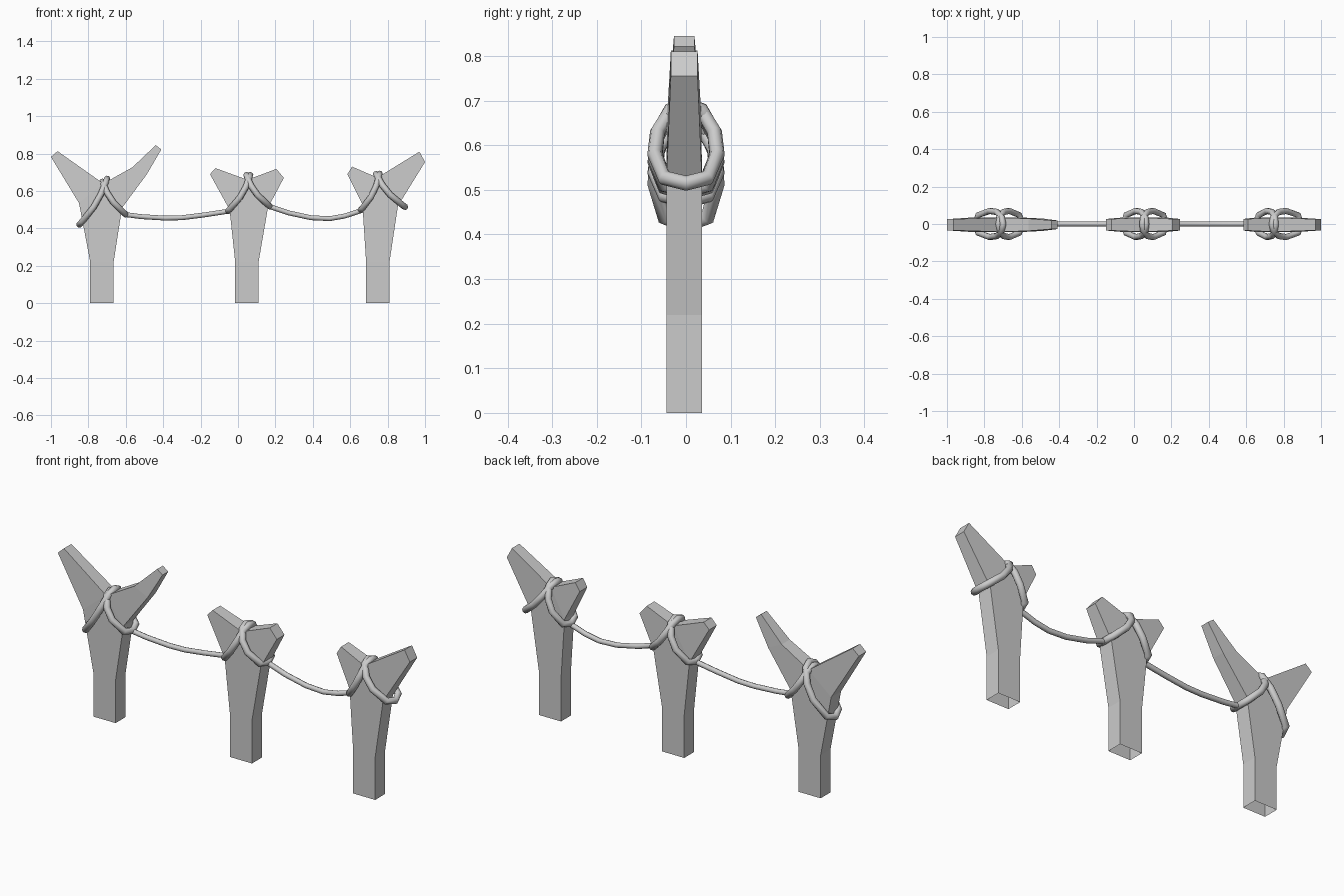
import bpy, bmesh, math
from mathutils import Vector

if "Cube" in bpy.data.objects:
    bpy.data.objects.remove(bpy.data.objects["Cube"])

YC = -0.004  # posts sit a hair forward of centre


def post(name, base, left, right, crotch, shoulders, mid=None):
    """Forked plank: column, flare and two tapering arms (open underneath)."""
    x0, x1 = base
    # x, z, half thickness
    p = [(x0, 0, .04), (x1, 0, .04), (x1, .22, .04), (x0, .22, .04),
         (*shoulders[1], .04), (*crotch, .038), (*shoulders[0], .04)]
    faces = [(0, 1, 2, 3), (3, 2, 4, 5, 6)]
    outline = [0, 3, 6]

    def add(x, z, h):
        p.append((x, z, h))
        return len(p) - 1

    # left arm
    a, b = add(*left[0], left[2]), add(*left[1], left[2])
    faces.append((6, 5, b, a))
    outline += [a, b, 5]
    # right arm, optionally with a bend
    lo, hi = 4, 5
    low_side = [4]
    if mid:
        m0, m1 = add(*mid[0], .033), add(*mid[1], .033)
        faces.append((4, m0, m1, 5))
        lo, hi = m0, m1
        outline.append(m1)
        low_side = [m0, 4]
    c, d = add(*right[0], right[2]), add(*right[1], right[2])
    faces.append((lo, c, d, hi))
    outline += [d, c] + low_side + [2, 1]

    bm = bmesh.new()
    fr = [bm.verts.new((x, YC - h, z)) for x, z, h in p]
    bk = [bm.verts.new((x, YC + h, z)) for x, z, h in p]
    for f in faces:
        bm.faces.new([fr[i] for i in f])
        bm.faces.new([bk[i] for i in reversed(f)])
    for i, j in zip(outline, outline[1:]):
        bm.faces.new((fr[i], fr[j], bk[j], bk[i]))
    bmesh.ops.recalc_face_normals(bm, faces=bm.faces)
    me = bpy.data.meshes.new(name)
    bm.to_mesh(me)
    bm.free()
    bpy.context.collection.objects.link(bpy.data.objects.new(name, me))


def rope(name, pts, radius, cyclic=False):
    """Round rope along a polyline."""
    cu = bpy.data.curves.new(name, 'CURVE')
    cu.dimensions = '3D'
    cu.bevel_depth = radius
    cu.bevel_resolution = 2
    cu.use_fill_caps = True
    s = cu.splines.new('POLY')
    s.points.add(len(pts) - 1)
    for q, c in zip(s.points, pts):
        q.co = (*c, 1)
    s.use_cyclic_u = cyclic
    bpy.context.collection.objects.link(bpy.data.objects.new(name, cu))


def loop(name, top, low):
    """Sloping loop from the crotch round the outside of one arm."""
    half = [(0, 0), (.06, .035), (.3, .064), (.58, .07), (.92, .048), (1, 0)]
    side = math.copysign(1, low[0] - top[0])
    T, L = Vector(top), Vector(low)

    def at(t, y):
        c = T.lerp(L, t)
        bow = .015 * math.sin(math.pi * t)
        return (c.x - side * bow, y, c.y - bow * .6)

    pts = [at(t, -y) for t, y in half] + [at(t, y) for t, y in half[-2:0:-1]]
    rope(name, pts, .017, True)


# posts: base, left tip, right tip, crotch, shoulders
post("left_post", (-.79, -.665),
     ((-1, .782), (-.965, .813), .03), ((-.41, .822), (-.44, .845), .023),
     (-.72, .64), ((-.85, .535), (-.62, .51)), ((-.487, .69), (-.564, .727)))
post("middle_post", (-.015, .11),
     ((-.15, .69), (-.12, .722), .031), ((.245, .67), (.205, .718), .031),
     (.05, .66), ((-.045, .5), (.16, .51)))
post("right_post", (.685, .81),
     ((.585, .69), (.61, .73), .031), ((1, .755), (.97, .81), .03),
     (.745, .672), ((.665, .53), (.855, .52)))

# rope loops tied over each fork
for side, top, low in [
        ("left_post_left", (-.7, .665), (-.848, .42)),
        ("left_post_right", (-.725, .65), (-.6, .475)),
        ("middle_post_left", (.065, .685), (-.055, .492)),
        ("middle_post_right", (.045, .685), (.17, .518)),
        ("right_post_left", (.757, .692), (.655, .497)),
        ("right_post_right", (.738, .69), (.893, .515))]:
    loop(side + "_loop", top, low)

# sagging ropes between the posts
rope("left_rope", [(x, 0, z) for x, z in
     [(-.61, .475), (-.52, .463), (-.39, .455), (-.3, .457), (-.18, .472), (-.05, .492)]], .013)
rope("right_rope", [(x, 0, z) for x, z in
     [(.165, .518), (.27, .483), (.39, .457), (.49, .452), (.57, .466), (.66, .495)]], .013)
